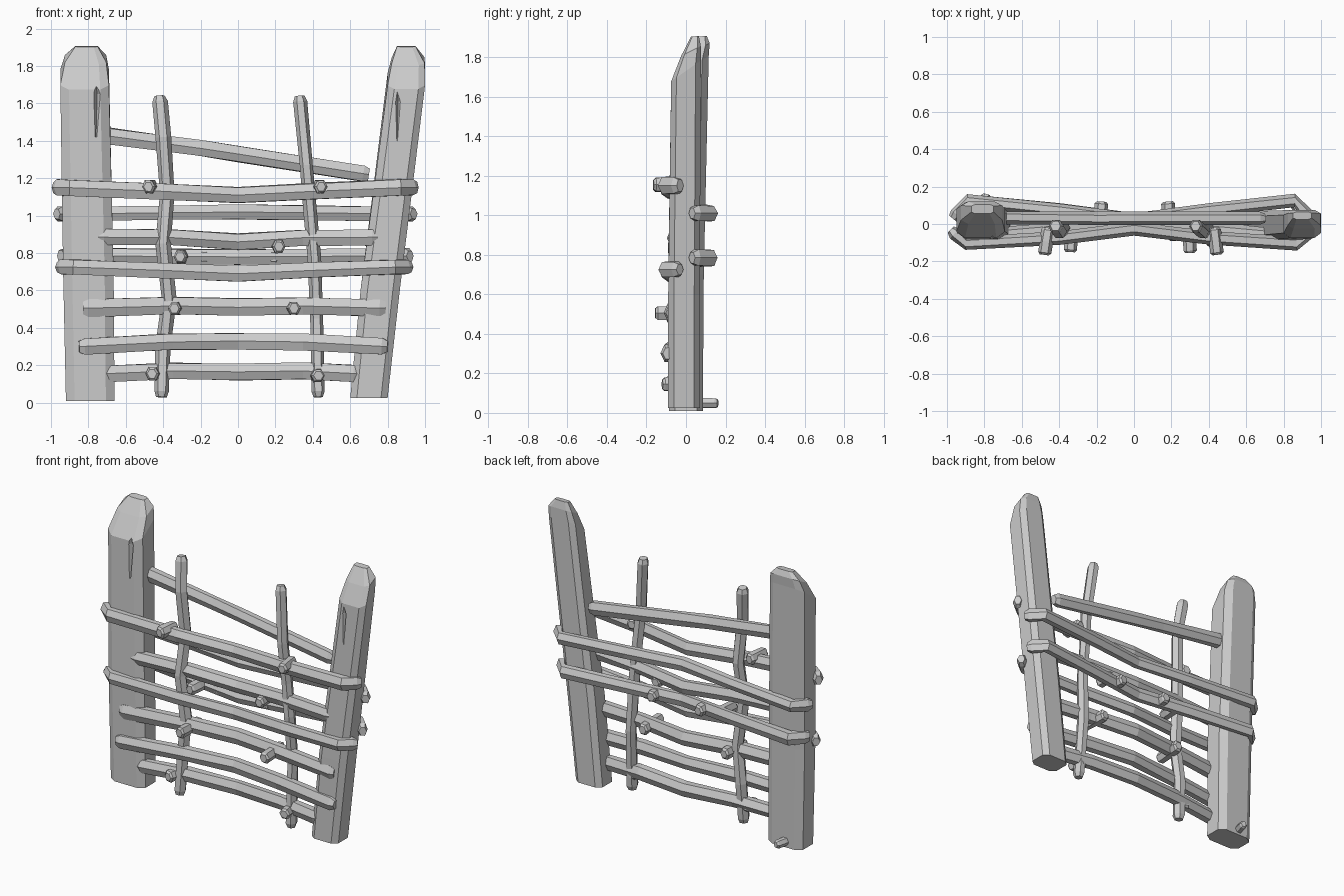
import bpy, bmesh, math, random
from mathutils import Vector

random.seed(4)
cube = bpy.data.objects.get("Cube")
if cube:
    bpy.data.objects.remove(cube)

wood = bpy.data.materials.new("grey wood")
wood.use_nodes = True
GREY = (0.6, 0.6, 0.6, 1)
wood.diffuse_color = GREY
wood.node_tree.nodes["Principled BSDF"].inputs["Base Color"].default_value = GREY


def loft(name, rings, sides):
    """Skin rings of vertices and cap both ends."""
    bm = bmesh.new()
    loops = [[bm.verts.new(p) for p in ring] for ring in rings]
    for a, b in zip(loops, loops[1:]):
        for i in range(sides):
            j = (i + 1) % sides
            bm.faces.new((a[i], a[j], b[j], b[i]))
    bm.faces.new(loops[0])
    bm.faces.new(loops[-1])
    bmesh.ops.recalc_face_normals(bm, faces=bm.faces)
    mesh = bpy.data.meshes.new(name)
    bm.to_mesh(mesh)
    bm.free()
    mesh.materials.append(wood)
    obj = bpy.data.objects.new(name, mesh)
    bpy.context.collection.objects.link(obj)
    return obj


def branch(name, path, height, depth, ref=(0, 0, 1), sides=6, rough=0.08, tip=0.03):
    """Rough faceted branch along a path, with chamfered ends."""
    pts = [Vector(p) for p in path]
    first, last = (pts[1] - pts[0]).normalized(), (pts[-2] - pts[-1]).normalized()
    pts = [pts[0], pts[0] + first * tip] + pts[1:-1] + [pts[-1] + last * tip, pts[-1]]
    rings = []
    for k, p in enumerate(pts):
        t = (pts[min(k + 1, len(pts) - 1)] - pts[max(k - 1, 0)]).normalized()
        u = (Vector(ref) - t * t.dot(Vector(ref))).normalized()
        v = t.cross(u)
        size = 0.7 if k in (0, len(pts) - 1) else 1
        ring = []
        for i in range(sides):
            a = math.tau * i / sides
            s = size * random.uniform(1 - rough, 1 + rough)
            ring.append(p + v * math.cos(a) * depth * s + u * math.sin(a) * height * 1.1 * s)
        rings.append(ring)
    return loft(name, rings, sides)


def post(name, levels):
    """Squarish eight-sided post; each level is x, y, z, half width, half depth, tilt."""
    rings = []
    for x, y, z, rx, ry, tilt in levels:
        ring = []
        for i in range(8):
            a = math.tau * (i + 0.5) / 8
            c, s = math.cos(a), math.sin(a)
            dx = math.copysign(abs(c) ** 0.5, c) * rx * 1.04
            dy = math.copysign(abs(s) ** 0.5, s) * ry * 1.04
            ring.append((x + dx, y + dy, z + tilt * dy))
        rings.append(ring)
    return loft(name, rings, 8)


def gouge(target, x, y, low, high, width):
    """Carve a split that widens upward in the front of a post."""
    rings = [[(x + dx * s, y + dy * s, z) for dx, dy in ((-1, -1.2), (1.2, -1), (0.2, 0.9))]
             for z, s in ((low, 0.005), (high - 0.05, width), (high, width * 0.2))]
    cutter = loft("gouge_cutter", rings, 3)
    cutter.hide_render = True
    mod = target.modifiers.new("gouge", "BOOLEAN")
    mod.operation, mod.solver, mod.object = "DIFFERENCE", "EXACT", cutter
    bpy.context.view_layer.objects.active = target
    bpy.ops.object.modifier_apply(modifier=mod.name)
    bpy.data.objects.remove(cutter)


# Posts
right_post = post("right_post", [
    (-0.79, 0.0, 0.01, 0.13, 0.085, 0),
    (-0.80, 0.0, 0.7, 0.135, 0.09, 0),
    (-0.82, 0.02, 1.74, 0.13, 0.095, 0.7),
    (-0.815, 0.06, 1.84, 0.11, 0.06, 0.5),
    (-0.81, 0.08, 1.905, 0.06, 0.025, 0.1)])
left_post = post("left_post", [
    (0.70, -0.01, 0.025, 0.10, 0.08, 0),
    (0.76, -0.01, 0.6, 0.105, 0.08, 0),
    (0.90, 0.0, 1.73, 0.10, 0.075, 0.7),
    (0.91, 0.025, 1.83, 0.088, 0.05, 0.5),
    (0.90, 0.045, 1.905, 0.05, 0.02, 0.1)])
gouge(right_post, -0.76, -0.075, 1.42, 1.70, 0.035)
gouge(left_post, 0.85, -0.08, 1.40, 1.66, 0.03)

# Long rails that bow around the posts, in front (-1) and behind (1)
for name, side, z, mid, half, x0, x1 in (
        ("upper_front_rail", -1, 1.15, 1.11, 0.045, -0.98, 0.95),
        ("lower_front_rail", -1, 0.725, 0.69, 0.042, -0.96, 0.92),
        ("upper_back_rail", 1, 1.01, 1.02, 0.04, -0.97, 0.94),
        ("lower_back_rail", 1, 0.785, 0.78, 0.042, -0.95, 0.92)):
    out = 0.105 if side < 0 else 0.125
    branch(name, [(x0, side * 0.03, z), (x0 + 0.08, side * out, z),
                  (-0.4, side * 0.075, (z + mid) / 2), (0, side * 0.025, mid),
                  (0.4, side * 0.075, (z + mid) / 2), (x1 - 0.08, side * out, z),
                  (x1, side * 0.03, z)], half, 0.035)

# Straight rails between the posts
branch("top_rail", [(-0.72, 0.035, 1.43), (-0.2, 0.03, 1.36), (0, 0.03, 1.33),
                    (0.7, 0.03, 1.22)], 0.045, 0.035)
for name, x0, x1, z, mid, half, end_y in (
        ("middle_rail", -0.75, 0.75, 0.885, 0.86, 0.045, -0.06),
        ("peg_rail", -0.83, 0.79, 0.505, 0.51, 0.048, -0.075),
        ("low_rail", -0.85, 0.80, 0.30, 0.33, 0.045, -0.09),
        ("bottom_rail", -0.72, 0.65, 0.155, 0.165, 0.045, -0.05)):
    mid_y = -0.02 if name == "low_rail" else 0.01
    branch(name, [(x0, end_y, z), (-0.35, (end_y + mid_y) / 2, (z + mid) / 2 + 0.01),
                  (0, mid_y, mid), (0.35, (end_y + mid_y) / 2, (z + mid) / 2 + 0.01),
                  (x1, end_y, z)], half, 0.04)

# Upright sticks woven through the rails
branch("right_stick", [(-0.42, -0.01, 1.64), (-0.40, -0.04, 1.42), (-0.38, -0.02, 1.12),
                       (-0.40, -0.05, 0.85), (-0.37, -0.03, 0.55), (-0.40, -0.02, 0.3),
                       (-0.41, -0.04, 0.03)], 0.036, 0.04, ref=(0, 1, 0))
branch("left_stick", [(0.33, -0.01, 1.64), (0.365, -0.04, 1.27), (0.39, -0.03, 1.0),
                      (0.41, -0.03, 0.78), (0.42, -0.01, 0.45), (0.43, -0.04, 0.03)],
       0.036, 0.036, ref=(0, 1, 0))

# Pegs: x, z, front y, back y
for n, (x, z, front, back) in enumerate((
        (-0.48, 1.155, -0.165, -0.02), (0.445, 1.155, -0.165, -0.02),
        (0.22, 0.835, -0.09, 0.03), (-0.31, 0.78, -0.08, 0.07),
        (-0.34, 0.505, -0.15, 0.06), (0.30, 0.505, -0.155, 0.06),
        (-0.46, 0.155, -0.10, 0.0), (0.43, 0.145, -0.12, 0.0),
        (0.19, 0.78, 0.02, 0.12), (-0.18, 0.78, 0.02, 0.12),
        (-0.82, 0.05, 0.04, 0.16))):
    r = 0.026 if z < 0.1 else 0.036
    branch(f"peg_{n + 1}", [(x, front, z), (x * 0.98, (front + back) / 2, z), (x * 0.96, back, z)],
           r, r, tip=0.012)
